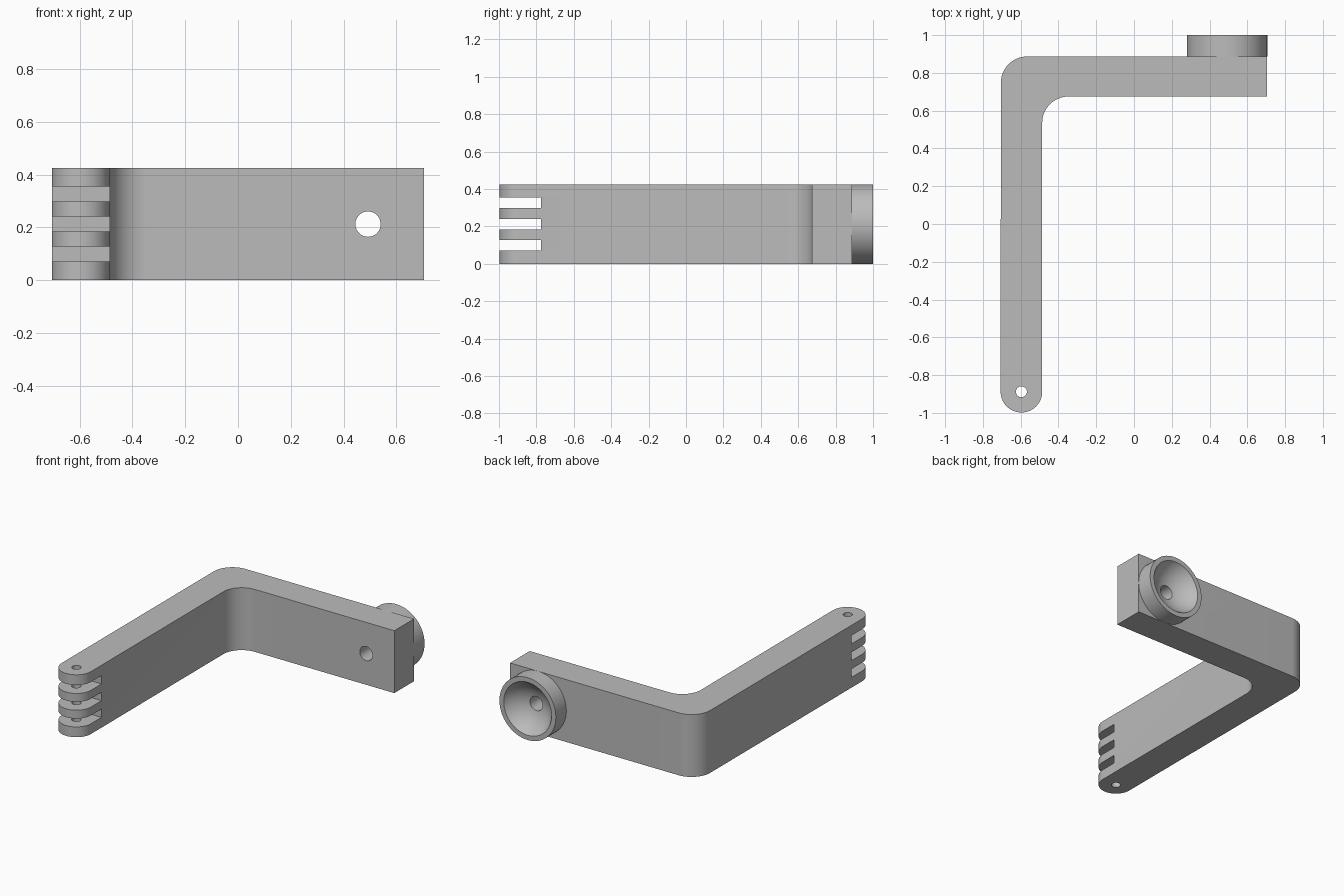
import bpy, bmesh
from math import sin, cos, pi, radians, sqrt, asin
from mathutils import Vector, Matrix

cube = bpy.data.objects.get("Cube")
if cube:
    bpy.data.objects.remove(cube, do_unlink=True)

HEIGHT = 0.425
MID = HEIGHT / 2
PIN = (-0.596, -0.888)      # finger pivot in plan
BOLT_X = 0.493              # cup and bolt axis
BOLT_R = 0.048

grey = bpy.data.materials.new("plain grey")
grey.use_nodes = True
colour = (0.5, 0.5, 0.5, 1)
grey.diffuse_color = colour
grey.node_tree.nodes["Principled BSDF"].inputs["Base Color"].default_value = colour


def make_object(name, bm):
    bmesh.ops.recalc_face_normals(bm, faces=bm.faces)
    mesh = bpy.data.meshes.new(name)
    bm.to_mesh(mesh)
    bm.free()
    obj = bpy.data.objects.new(name, mesh)
    bpy.context.collection.objects.link(obj)
    mesh.materials.append(grey)
    return obj


def activate(obj):
    bpy.ops.object.select_all(action='DESELECT')
    obj.select_set(True)
    bpy.context.view_layer.objects.active = obj


def smooth(obj):
    activate(obj)
    bpy.ops.object.shade_smooth_by_angle(angle=radians(30))


def arc(cx, cy, r, start, end, steps=16):
    angles = [radians(start + (end - start) * i / steps) for i in range(steps + 1)]
    return [(cx + r * cos(a), cy + r * sin(a)) for a in angles]


def cylinder(name, centre, radius, depth, rotation=Matrix()):
    bm = bmesh.new()
    bmesh.ops.create_cone(bm, cap_ends=True, segments=48, radius1=radius, radius2=radius,
                          depth=depth, matrix=Matrix.Translation(centre) @ rotation)
    return make_object(name, bm)


def box(name, centre, size):
    bm = bmesh.new()
    bmesh.ops.create_cube(bm, size=1, matrix=Matrix.Translation(centre) @ Matrix.Diagonal((*size, 1)))
    return make_object(name, bm)


def cut(target, cutter):
    mod = target.modifiers.new(cutter.name, 'BOOLEAN')
    mod.operation = 'DIFFERENCE'
    mod.solver = 'EXACT'
    mod.object = cutter
    activate(target)
    bpy.ops.object.modifier_apply(modifier=mod.name)
    bpy.data.objects.remove(cutter, do_unlink=True)


# L-shaped arm with rounded elbow and rounded finger end
outline = [(0.705, 0.675), (0.705, 0.887)]
outline += arc(-0.565, 0.747, 0.14, 90, 180)
outline += arc(*PIN, 0.11, 180, 360, 32)
outline += arc(-0.346, 0.535, 0.14, 180, 90)
bm = bmesh.new()
base = bm.faces.new([bm.verts.new((x, y, 0)) for x, y in outline])
walls = bmesh.ops.extrude_face_region(bm, geom=[base])["geom"]
bmesh.ops.translate(bm, vec=(0, 0, HEIGHT),
                    verts=[v for v in walls if isinstance(v, bmesh.types.BMVert)])
arm = make_object("bracket_arm", bm)

# Three slots leave four hinge fingers
for i in (-1, 0, 1):
    cut(arm, box("slot_cutter", (PIN[0], -0.925, MID + i * 0.114), (0.4, 0.3, 0.057)))

# Pin hole and bolt hole
cut(arm, cylinder("pin_cutter", (*PIN, MID), 0.029, 1))
cut(arm, cylinder("bolt_cutter", (BOLT_X, 0.8, MID), BOLT_R, 1, Matrix.Rotation(pi / 2, 4, 'X')))
smooth(arm)

# Round cup with a spherical recess, lathed about the bolt axis
BALL_R, RIM_R, CUP_R = 0.2125, 0.18, 0.2125
ball_y = 1 + sqrt(BALL_R ** 2 - RIM_R ** 2)
a0, a1 = asin(BOLT_R / BALL_R), asin(RIM_R / BALL_R)
profile = [(BOLT_R, 0.887), (CUP_R, 0.887), (CUP_R, 1)]
for i in range(13):
    a = a1 + (a0 - a1) * i / 12
    profile.append((BALL_R * sin(a), ball_y - BALL_R * cos(a)))
bm = bmesh.new()
ring = [bm.verts.new((BOLT_X + r, y, MID)) for r, y in profile]
edges = [bm.edges.new((ring[i], ring[(i + 1) % len(ring)])) for i in range(len(ring))]
bmesh.ops.spin(bm, geom=ring + edges, cent=(BOLT_X, 0, MID), axis=(0, 1, 0),
               angle=2 * pi, steps=64, use_merge=True)
bmesh.ops.remove_doubles(bm, verts=bm.verts, dist=1e-5)
smooth(make_object("ball_cup", bm))
